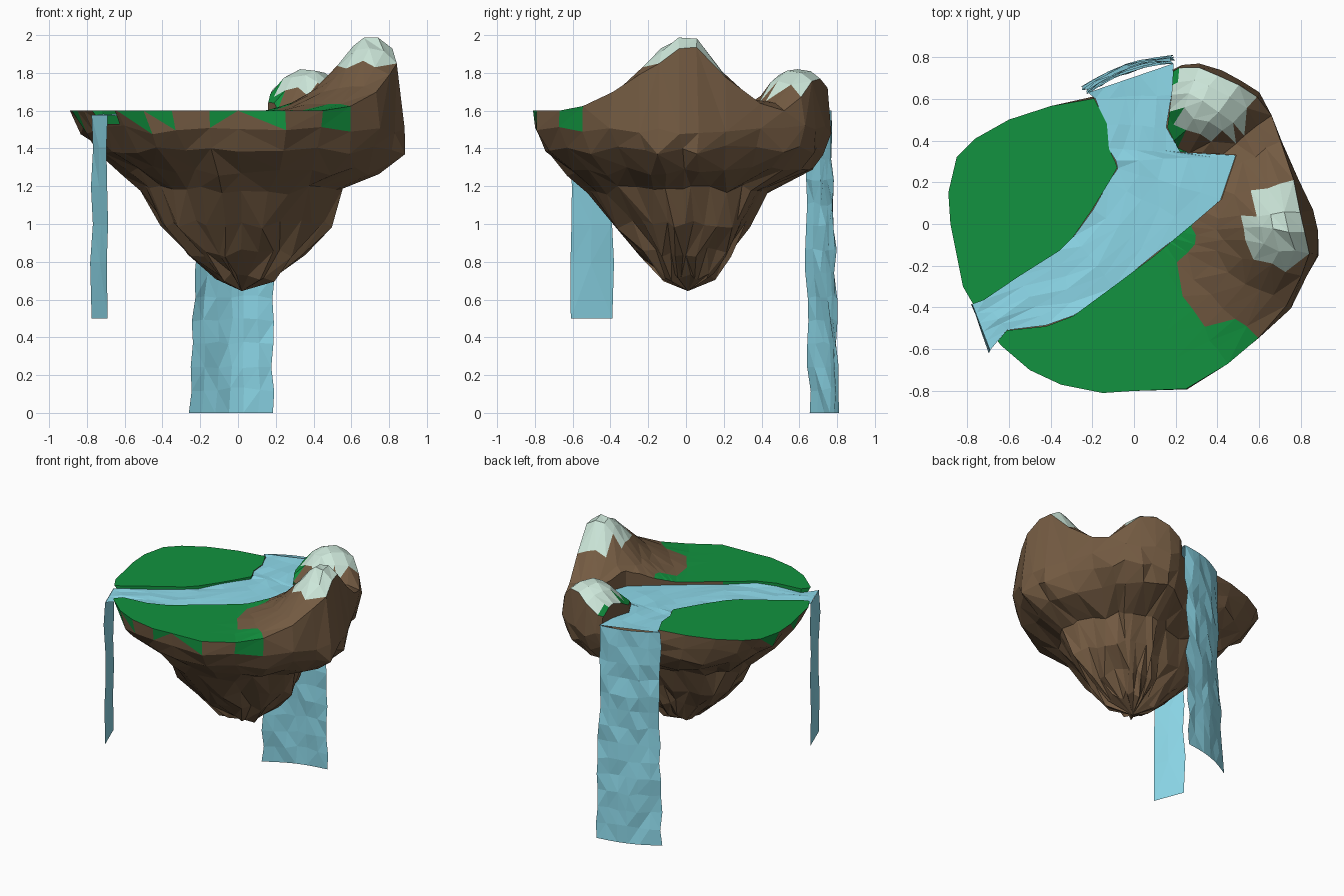
import bpy, bmesh, math, random
from mathutils import Vector

if "Cube" in bpy.data.objects:
    bpy.data.objects.remove(bpy.data.objects["Cube"])
random.seed(4)

def material(name, rgb):
    m = bpy.data.materials.new(name)
    m.diffuse_color = (*rgb, 1)
    m.use_nodes = True
    m.node_tree.nodes["Principled BSDF"].inputs["Base Color"].default_value = m.diffuse_color
    return m

ROCK = material("rock", (0.175, 0.105, 0.055))
GRASS = material("grass", (0.006, 0.29, 0.05))
SNOW = material("snow", (0.61, 0.80, 0.70))
WATER = material("water", (0.27, 0.70, 0.83))

def add_object(name, bm, *mats):
    me = bpy.data.meshes.new(name)
    bm.to_mesh(me)
    bm.free()
    ob = bpy.data.objects.new(name, me)
    bpy.context.collection.objects.link(ob)
    for m in mats:
        me.materials.append(m)
    return ob

def lerp_table(table, t):
    for (a, va), (b, vb) in zip(table, table[1:]):
        if t <= b:
            return va + (vb - va) * max(0, t - a) / (b - a)
    return table[-1][1]

def jit(a):
    return random.uniform(-a, a)

# Height of the land: flat meadow with a big and a small peak
BIG = [(0, 2.0), (.07, 1.98), (.2, 1.82), (.27, 1.74), (.36, 1.67), (.5, 1.61), (.56, 1.6)]
SMALL = [(0, 1.83), (.07, 1.81), (.15, 1.75), (.2, 1.67), (.27, 1.6)]

def height(x, y):
    dx, dy = x - .71, y
    big = lerp_table(BIG, math.hypot(dx, dy * (.83 if dy < 0 else 1.1)))
    small = lerp_table(SMALL, math.hypot((x - .37) * .9, y - .59))
    return max(big, small)

# Island outline seen from above
OUTLINE = [(.89, -.15), (.88, -.04), (.86, .06), (.80, .22), (.71, .4), (.66, .52), (.6, .62), (.52, .69),
           (.42, .74), (.32, .77), (.22, .76), (.13, .70), (0, .64), (-.2, .6), (-.4, .565), (-.6, .5),
           (-.76, .41), (-.85, .32), (-.89, .15), (-.88, 0), (-.85, -.15), (-.82, -.3), (-.75, -.42),
           (-.64, -.58), (-.5, -.7), (-.35, -.77), (-.15, -.81), (0, -.80), (.25, -.79), (.45, -.67),
           (.6, -.55), (.75, -.4), (.84, -.26)]
# Underside levels: z, then scale toward -x, +x, -y, +y
LEVELS = [(.72, .12, .23, .17, .20), (.85, .31, .38, .32, .31), (1.0, .47, .54, .45, .43),
          (1.18, .56, .60, .62, .56), (1.28, .67, .84, .76, .86), (1.39, .82, .97, .91, .96),
          (1.5, .93, 1.0, .99, 1.0)]
TOP_SCALES = [1, .91, .82, .73, .63, .5, .35, .18]

# Island body: lofted rings from the tip, over the rim, to the middle of the meadow
bm = bmesh.new()
rings = []
for z, xn, xp, yn, yp in LEVELS:
    j = .022 if z < 1.45 else .012
    rings.append([bm.verts.new((x * (xp if x > 0 else xn) + jit(j), y * (yp if y > 0 else yn) + jit(j),
                                z + jit(.025))) for x, y in OUTLINE])
for s in TOP_SCALES:
    ring = []
    for x, y in OUTLINE:
        k = s * (1 - .28 * (height(x, y) - 1.6))
        px, py = x * k, y * k
        if s < 1:
            px, py = px + jit(.015), py + jit(.015)
        ring.append(bm.verts.new((px, py, height(px, py))))
    rings.append(ring)
n = len(OUTLINE)
for a, b in zip(rings, rings[1:]):
    for i in range(n):
        q = [a[i], a[(i + 1) % n], b[(i + 1) % n], b[i]]
        if random.random() < .5:
            bm.faces.new(q[:3]); bm.faces.new((q[0], q[2], q[3]))
        else:
            bm.faces.new((q[0], q[1], q[3])); bm.faces.new(q[1:])
tip, mid = bm.verts.new((.02, .01, .645)), bm.verts.new((0, 0, 1.6))
for i in range(n):
    bm.faces.new((tip, rings[0][(i + 1) % n], rings[0][i]))
    bm.faces.new((mid, rings[-1][i], rings[-1][(i + 1) % n]))
bmesh.ops.recalc_face_normals(bm, faces=bm.faces)
island = add_object("island", bm, ROCK, GRASS, SNOW)

# River banks, left and right, from the front fall to the back fall
BANKS = [((-.775, -.385), (-.69, -.605)), ((-.72, -.365), (-.61, -.51)), ((-.55, -.25), (-.42, -.49)),
         ((-.36, -.13), (-.29, -.44)), ((-.29, -.06), (-.1, -.3)), ((-.2, .07), (.1, -.15)),
         ((-.12, .2), (.28, 0)), ((-.08, .27), (.42, .12)), ((-.09, .3), (.49, .33)),
         ((-.12, .36), (.22, .345)), ((-.13, .48), (.16, .46)), ((-.19, .60), (.18, .62)),
         ((-.22, .63), (.19, .77))]

# Cut the river bed out of the island
bm = bmesh.new()
loop = [(-.95, -.45)] + [l for l, r in BANKS] + [(-.3, .9), (.2, .9)] + [r for l, r in BANKS[::-1]] + [(-.78, -.75)]
face = bm.faces.new([bm.verts.new((x, y, 1.53)) for x, y in loop])
up = bmesh.ops.extrude_face_region(bm, geom=[face])
bmesh.ops.translate(bm, vec=(0, 0, .7), verts=[v for v in up["geom"] if isinstance(v, bmesh.types.BMVert)])
bmesh.ops.recalc_face_normals(bm, faces=bm.faces)
cutter = add_object("river_cutter", bm)
cutter.hide_render = True
mod = island.modifiers.new("river_bed", "BOOLEAN")
mod.operation, mod.object, mod.solver = "DIFFERENCE", cutter, "EXACT"
bpy.context.view_layer.objects.active = island
bpy.ops.object.modifier_apply(modifier=mod.name)
bpy.data.objects.remove(cutter)

# Paint grass, snow and rock by position
EDGE = [(-.7, .75), (-.56, .6), (-.45, .36), (-.25, .2), (0, .28), (.3, .24), (1, .2)]
for p in island.data.polygons:
    x, y, z = p.center
    meadow = x < lerp_table(EDGE, y)
    if z > 1.84 or (y > .4 and z > 1.70 and x < .6):
        p.material_index = 2
    elif meadow and p.normal.z > .5 and z > 1.58:
        p.material_index = 1
    elif meadow and 1.54 < z < 1.6 and abs(p.normal.z) < .5 and random.random() < .75 and y < .45:
        p.material_index = 1
    else:
        p.material_index = 0

def water_sheet(name, rows, cols, bulge=Vector(), rough=.01):
    """Faceted sheet between pairs of left and right edge points."""
    bm = bmesh.new()
    grid = []
    for k, (l, r) in enumerate(rows):
        l, r, line = Vector(l), Vector(r), []
        for c in range(cols + 1):
            t = c / cols
            v = l.lerp(r, t) + bulge * math.sin(math.pi * t)
            if 0 < k < len(rows) - 1:
                v += Vector((jit(rough), jit(rough), jit(rough)))
            line.append(bm.verts.new(v))
        grid.append(line)
    for a, b in zip(grid, grid[1:]):
        for c in range(cols):
            bm.faces.new((a[c], a[c + 1], b[c + 1], b[c]))
    bmesh.ops.triangulate(bm, faces=bm.faces)
    bmesh.ops.recalc_face_normals(bm, faces=bm.faces)
    return add_object(name, bm, WATER)

# River surface
water_sheet("river", [((*l, 1.575 + .002 * i), (*r, 1.575 + .002 * i)) for i, (l, r) in enumerate(BANKS)],
            5, rough=.006)

# Back waterfall, drifting outward as it drops to the ground
rows = []
for i in range(14):
    t = i / 13
    z = 1.6 * (1 - t)
    rows.append(((-.22 - .04 * t * t, .625 + .03 * t, z), (.185, .77 + .04 * t, z)))
water_sheet("back_waterfall", rows, 6, Vector((-.01, .03, 0)), .012)

# Front waterfall
rows = [((-.775, -.39, z), (-.69, -.61, z)) for z in (1.577, 1.4, 1.2, 1.0, .8, .5)]
water_sheet("front_waterfall", rows, 2, rough=.009)
